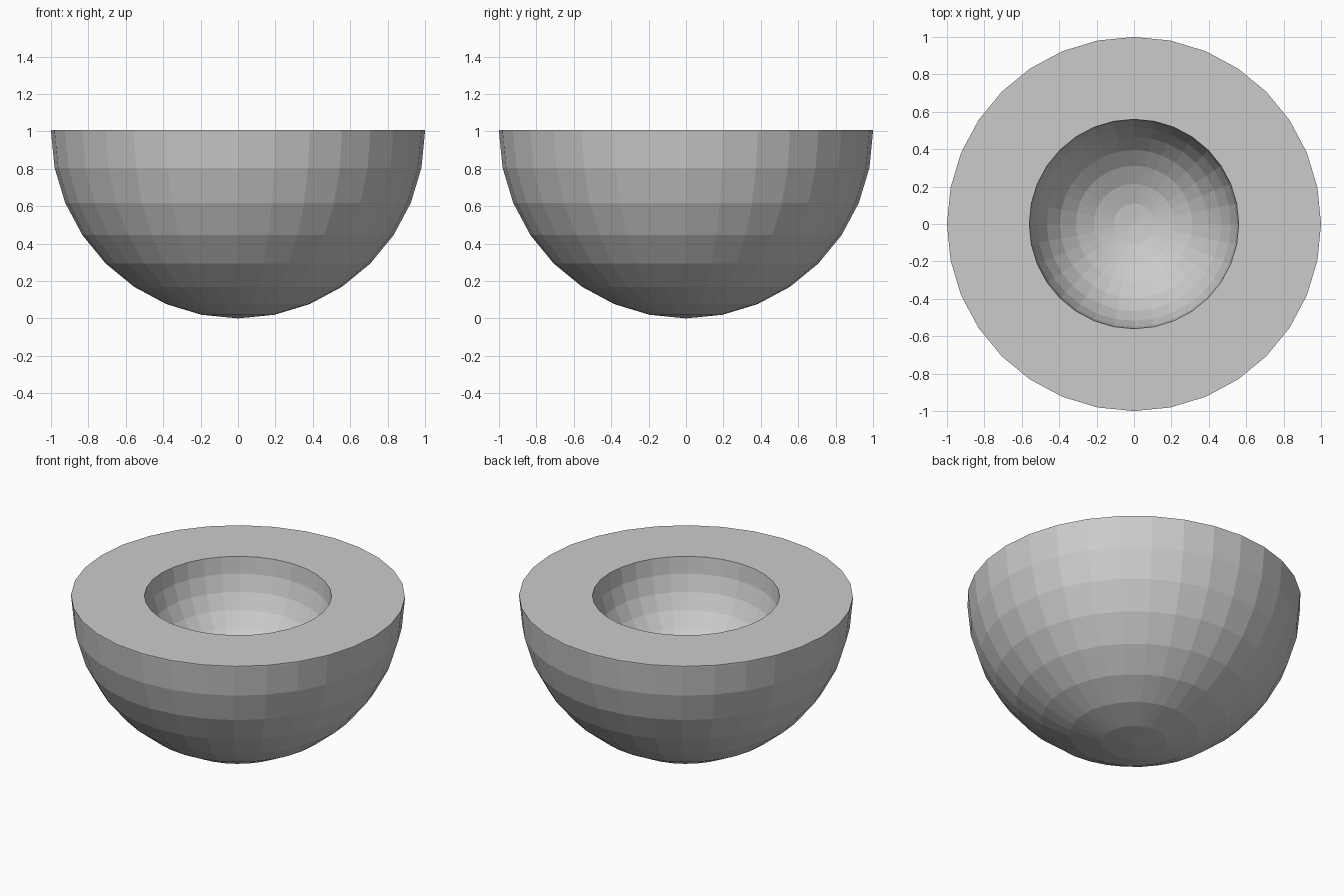
import bpy
import bmesh
from math import sin, cos, pi

if "Cube" in bpy.data.objects:
    bpy.data.objects.remove(bpy.data.objects["Cube"])

SEGMENTS, RINGS = 32, 8
RIM_Z = 1.008


def bowl_rings(bm, radius, centre_z):
    """Rings of a lower half-sphere, from the equator down, plus the pole."""
    rings = []
    for k in range(RINGS):
        a = k * pi / 2 / RINGS
        rings.append(circle(bm, radius * cos(a), centre_z - radius * sin(a)))
    return rings, bm.verts.new((0, 0, centre_z - radius))


def circle(bm, r, z):
    return [bm.verts.new((r * cos(2 * pi * i / SEGMENTS),
                          r * sin(2 * pi * i / SEGMENTS), z))
            for i in range(SEGMENTS)]


def bridge(bm, a, b):
    for i in range(SEGMENTS):
        j = (i + 1) % SEGMENTS
        bm.faces.new((a[i], a[j], b[j], b[i]))


def skin(bm, rings, pole):
    for a, b in zip(rings, rings[1:]):
        bridge(bm, a, b)
    last = rings[-1]
    for i in range(SEGMENTS):
        bm.faces.new((last[i], last[(i + 1) % SEGMENTS], pole))


bm = bmesh.new()

# Outer half-sphere with a thin lip
outer, outer_pole = bowl_rings(bm, 1.0, 1.0)
lip = circle(bm, 1.0, RIM_Z)
skin(bm, [lip] + outer, outer_pole)

# Hollow and flat rim
inner, inner_pole = bowl_rings(bm, 0.56, RIM_Z)
skin(bm, inner, inner_pole)
bridge(bm, lip, inner[0])

bmesh.ops.recalc_face_normals(bm, faces=bm.faces[:])
mesh = bpy.data.meshes.new("bowl")
bm.to_mesh(mesh)
bm.free()
bpy.context.collection.objects.link(bpy.data.objects.new("bowl", mesh))
